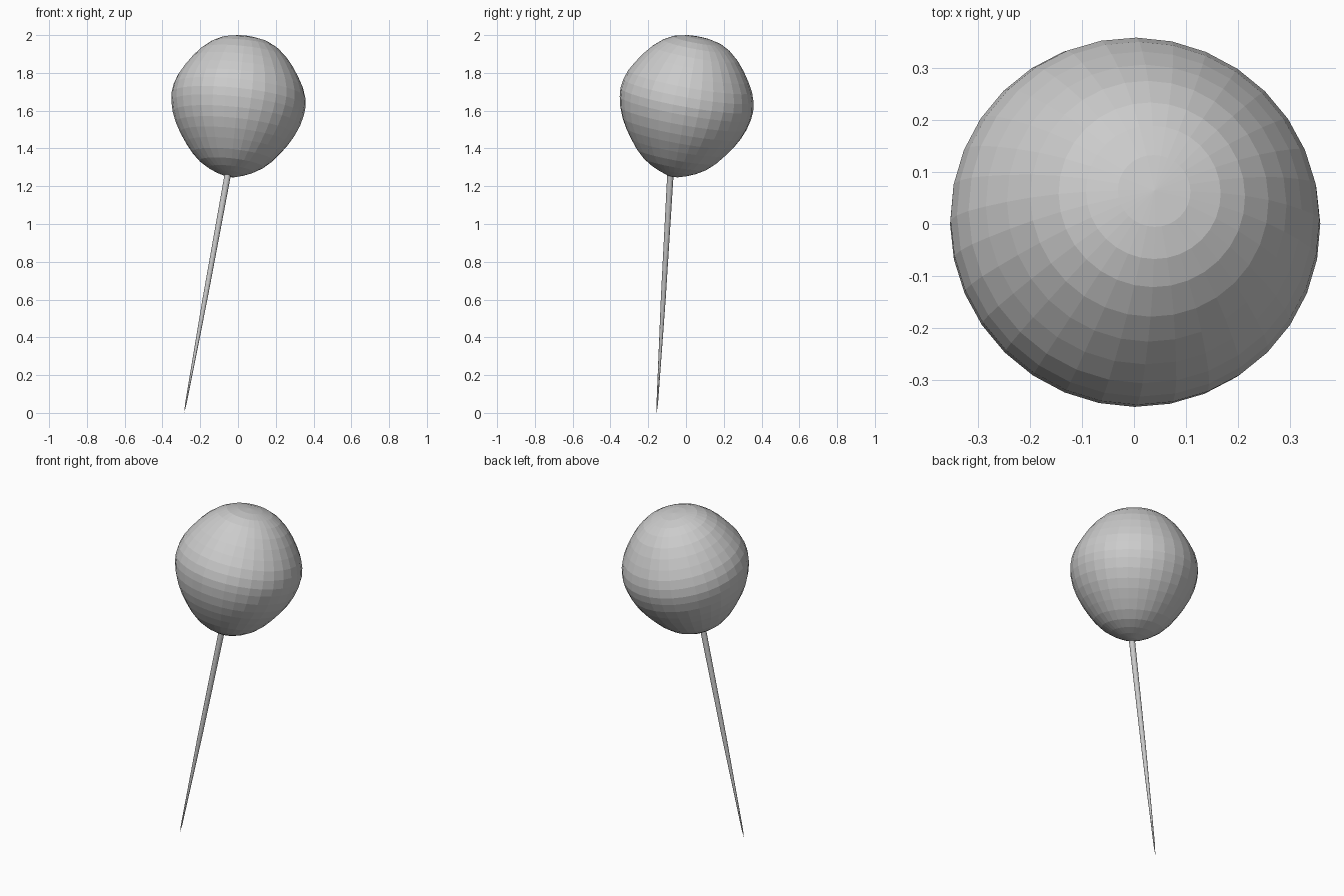
import bpy, bmesh
from mathutils import Vector

if "Cube" in bpy.data.objects:
    bpy.data.objects.remove(bpy.data.objects["Cube"])


def lathe(name, profile, origin, axis, sides):
    """Spin (radius, height) points around an axis; radius 0 makes a pole."""
    rot = Vector((0, 0, 1)).rotation_difference(Vector(axis)).to_matrix().to_4x4()
    bm = bmesh.new()
    verts = [bm.verts.new((r, 0, h)) for r, h in profile]
    edges = [bm.edges.new(pair) for pair in zip(verts, verts[1:])]
    bmesh.ops.spin(bm, geom=verts + edges, axis=(0, 0, 1), cent=(0, 0, 0),
                   angle=6.283185307, steps=sides)
    bmesh.ops.remove_doubles(bm, verts=bm.verts, dist=0.0003)
    bmesh.ops.recalc_face_normals(bm, faces=bm.faces)
    bm.transform(rot)
    mesh = bpy.data.meshes.new(name)
    bm.to_mesh(mesh)
    bm.free()
    obj = bpy.data.objects.new(name, mesh)
    obj.location = origin
    bpy.context.collection.objects.link(obj)
    return obj


# Rounded head, tilted slightly back and to the right
head_profile = [
    (0, -0.392), (0.03, -0.388), (0.075, -0.373), (0.12, -0.353),
    (0.17, -0.322), (0.215, -0.28), (0.255, -0.23), (0.29, -0.18),
    (0.318, -0.13), (0.34, -0.075), (0.353, -0.02), (0.357, 0.025),
    (0.35, 0.075), (0.333, 0.125), (0.305, 0.175), (0.27, 0.227),
    (0.23, 0.275), (0.18, 0.318), (0.13, 0.345), (0.07, 0.36), (0, 0.366),
]
lathe("head", head_profile, (0, 0, 1.633), (0.11, 0.18, 1), 32)

# Thin shaft with a long sharpened point
tip = Vector((-0.285, -0.155, 0))
top = Vector((-0.049, -0.081, 1.29))
length = (top - tip).length
lathe("needle", [(0, 0), (0.004, 0.05), (0.013, 0.62), (0.017, length), (0, length)],
      tip, top - tip, 16)
